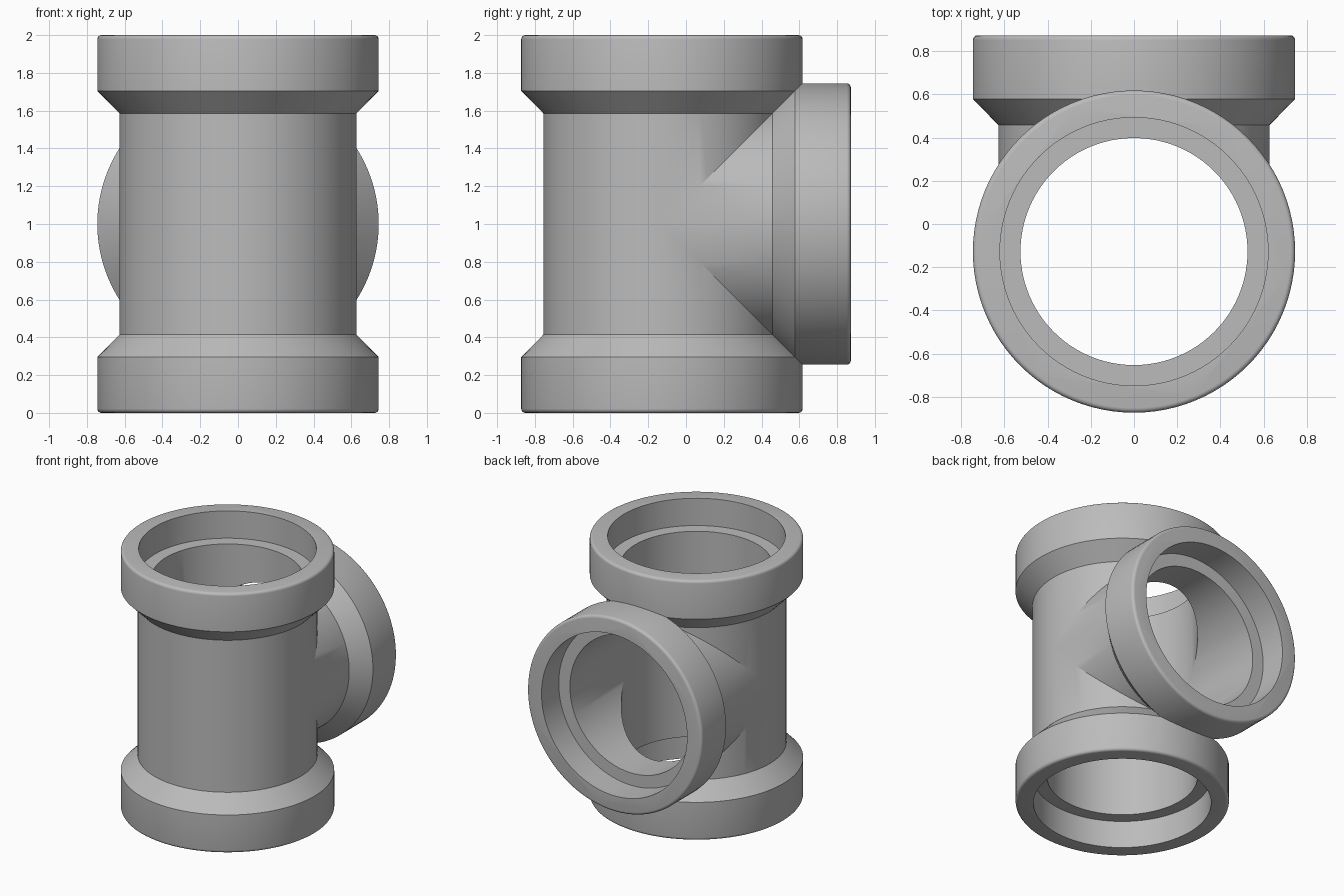
import bpy, bmesh
from math import sin, cos, pi, radians

if "Cube" in bpy.data.objects:
    bpy.data.objects.remove(bpy.data.objects["Cube"])

SEGMENTS = 96
AXIS_Y = -0.1275           # main pipe axis, offset to centre the whole fitting
PIPE, COLLAR, BORE, SOCKET = 0.627, 0.745, 0.525, 0.62
ROUND = 0.022

grey = bpy.data.materials.new("pipe grey")
grey.use_nodes = True
grey.diffuse_color = (0.5, 0.5, 0.5, 1)
grey.node_tree.nodes["Principled BSDF"].inputs["Base Color"].default_value = (0.5, 0.5, 0.5, 1)


def revolve(name, profile, sideways=False):
    """Closed solid from (radius, height) points, around z or around y."""
    bm = bmesh.new()
    rings = []
    for r, h in profile:
        ring = []
        for i in range(SEGMENTS):
            a = 2 * pi * i / SEGMENTS
            u, v = r * cos(a), r * sin(a)
            ring.append(bm.verts.new((u, h, v) if sideways else (u, v, h)))
        rings.append(ring)
    for low, high in zip(rings, rings[1:]):
        for i in range(SEGMENTS):
            j = (i + 1) % SEGMENTS
            bm.faces.new((low[i], low[j], high[j], high[i]))
    bm.faces.new(rings[0])
    bm.faces.new(rings[-1])
    bmesh.ops.recalc_face_normals(bm, faces=bm.faces)
    mesh = bpy.data.meshes.new(name)
    bm.to_mesh(mesh)
    bm.free()
    mesh.materials.append(grey)
    obj = bpy.data.objects.new(name, mesh)
    bpy.context.collection.objects.link(obj)
    return obj


def combine(target, tool, operation):
    """Apply a boolean and remove the tool."""
    mod = target.modifiers.new(operation.lower(), 'BOOLEAN')
    mod.operation, mod.solver, mod.object = operation, 'EXACT', tool
    bpy.context.view_layer.update()
    graph = bpy.context.evaluated_depsgraph_get()
    mesh = bpy.data.meshes.new_from_object(target.evaluated_get(graph))
    target.modifiers.clear()
    target.data = mesh
    bpy.data.objects.remove(tool)


def mirrored(half):
    return [(r, -h) for r, h in reversed(half)] + half


# Half profiles measured outward from the crossing point
lip = [(COLLAR - ROUND + ROUND * cos(a), 1 - ROUND + ROUND * sin(a))
       for a in (radians(22.5 * k) for k in range(5))]
outer = [(PIPE, 0.585), (COLLAR, 0.705)] + lip
inner = [(BORE, 0.79), (SOCKET, 0.79), (SOCKET, 1.1)]

# Outer walls: upright pipe with two collars, joined by the rear branch
fitting = revolve("tee_fitting", mirrored(outer))
combine(fitting, revolve("branch_body", [(PIPE, 0)] + outer, True), 'UNION')

# Stepped bores with sockets at all three openings
combine(fitting, revolve("main_bore", mirrored(inner)), 'DIFFERENCE')
combine(fitting, revolve("branch_bore", [(BORE, 0)] + inner, True), 'DIFFERENCE')

fitting.data.name = "tee_fitting"
fitting.location = (0, AXIS_Y, 1)
bpy.ops.object.select_all(action='DESELECT')
fitting.select_set(True)
bpy.context.view_layer.objects.active = fitting
bpy.ops.object.shade_smooth_by_angle(angle=radians(25))
